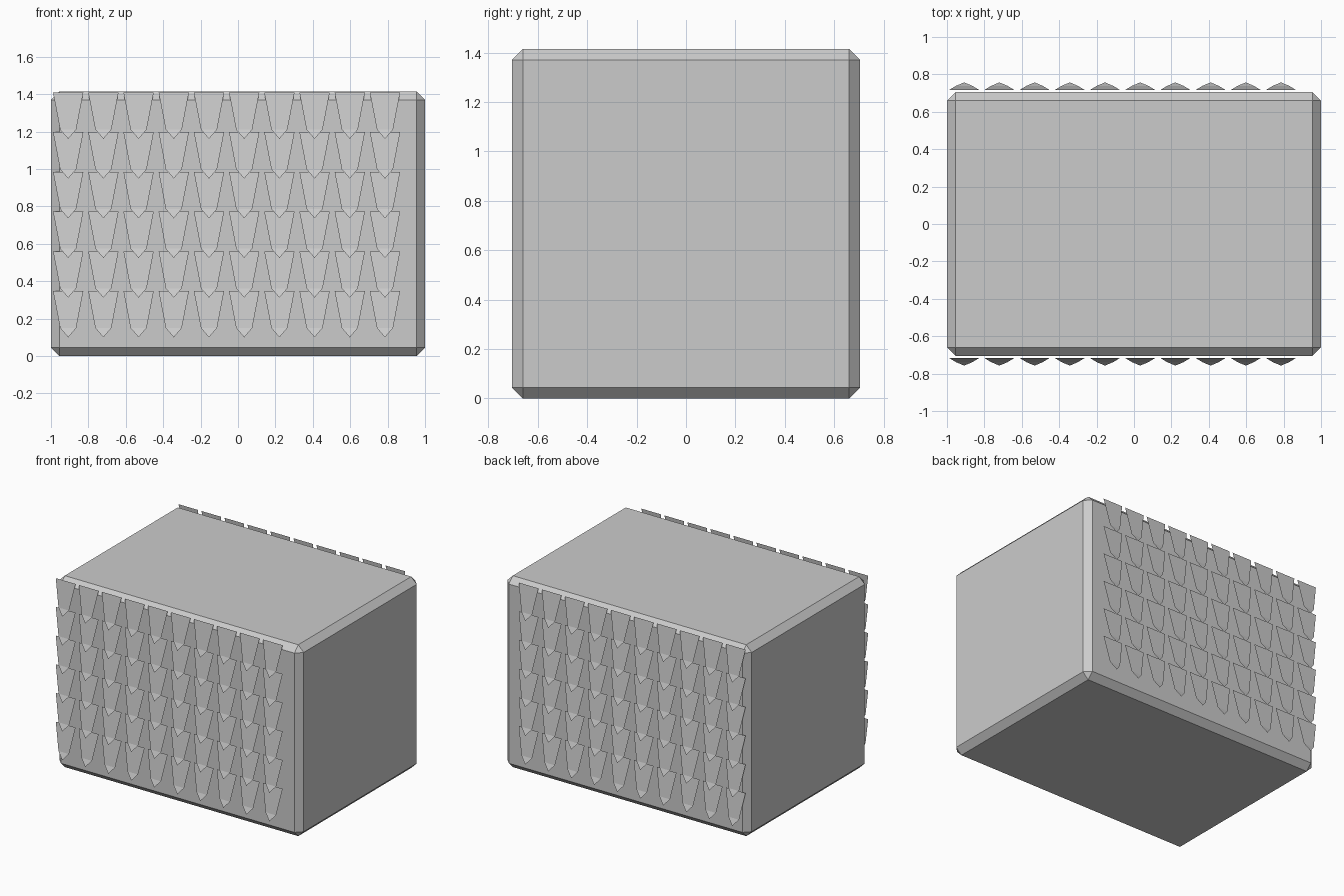
import bpy, bmesh
from mathutils import Matrix

if "Cube" in bpy.data.objects:
    bpy.data.objects.remove(bpy.data.objects["Cube"])

W, D, H = 2.0, 1.41, 1.415
COLS, ROWS = 10, 6
DX, DZ = 0.1882, 0.2122
X0, Z0 = -0.908, 0.10


def finish(bm, name):
    mesh = bpy.data.meshes.new(name)
    bm.to_mesh(mesh)
    bm.free()
    obj = bpy.data.objects.new(name, mesh)
    bpy.context.collection.objects.link(obj)
    return obj


# Chamfered block
bm = bmesh.new()
bmesh.ops.create_cube(bm, size=1.0, matrix=Matrix.Translation((0, 0, H / 2)) @ Matrix.Diagonal((W, D, H, 1)))
bmesh.ops.bevel(bm, geom=bm.edges[:], offset=0.045, segments=1, affect='EDGES')
finish(bm, "block")

# Half outline of one shingle: half width, distance from centre plane, height
TOP = (0.081, 0.716, 0.248)
SHOULDER = (0.043, 0.739, 0.05)
TIP = (0.0, 0.757, 0.0)


def shingles(name, side):
    """Grid of bent, pointed shingles on the front (-1) or back (+1) wall."""
    bm = bmesh.new()
    for r in range(ROWS):
        for c in range(COLS):
            def v(p, s):
                return bm.verts.new((X0 + c * DX + s * p[0], side * p[1], Z0 + r * DZ + p[2]))
            tl, tr = v(TOP, -1), v(TOP, 1)
            sl, sr = v(SHOULDER, -1), v(SHOULDER, 1)
            tip = v(TIP, 1)
            for f in ((tl, sl, sr, tr), (sl, tip, sr)):
                bm.faces.new(f if side < 0 else f[::-1])
    return finish(bm, name)


# Shingle walls
shingles("front_shingles", -1)
shingles("back_shingles", 1)
